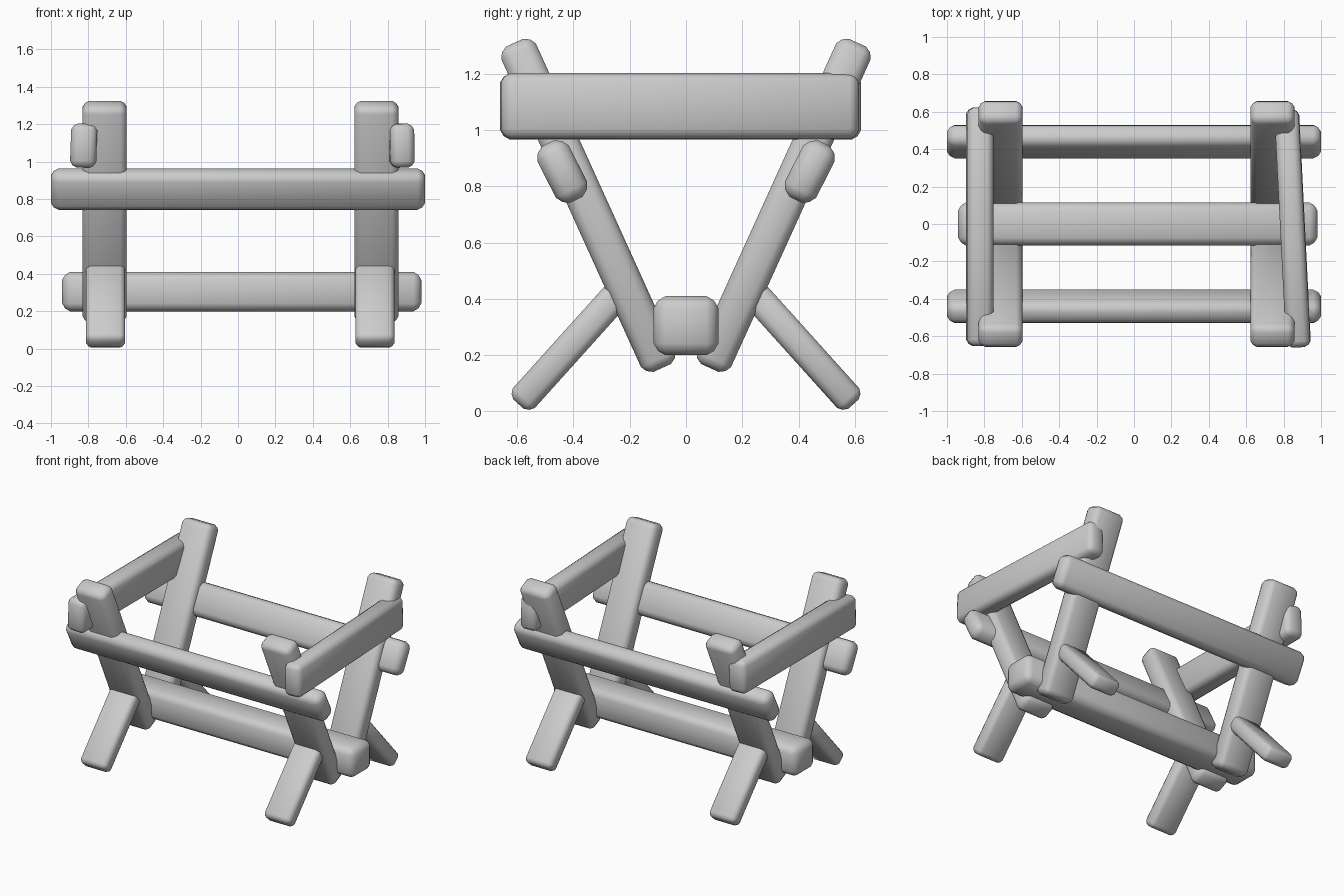
import bpy
import bmesh
from math import radians
from mathutils import Matrix, Euler

cube = bpy.data.objects.get("Cube")
if cube:
    bpy.data.objects.remove(cube, do_unlink=True)

# Single plain material
GREY = (0.6, 0.6, 0.6, 1.0)
mat = bpy.data.materials.new("Plain grey")
mat.use_nodes = True
mat.diffuse_color = GREY
mat.node_tree.nodes["Principled BSDF"].inputs["Base Color"].default_value = GREY


def beam(name, centre, size, tilt=0.0, yaw=0.0, lean=0.0, bevel=0.034):
    """Soft-edged timber; tilt is about x, lean about y, yaw about z (degrees)."""
    bm = bmesh.new()
    bmesh.ops.create_cube(bm, size=1.0, matrix=Matrix.Diagonal((*size, 1.0)))
    bmesh.ops.bevel(bm, geom=bm.edges[:], offset=bevel, segments=2,
                    profile=0.4, affect='EDGES', clamp_overlap=True)
    for face in bm.faces:
        face.smooth = True
    mesh = bpy.data.meshes.new(name)
    bm.to_mesh(mesh)
    bm.free()
    mesh.materials.append(mat)
    obj = bpy.data.objects.new(name, mesh)
    obj.location = centre
    obj.rotation_euler = Euler((radians(tilt), radians(lean), radians(yaw)))
    bpy.context.collection.objects.link(obj)
    return obj


# Long central beam joining the two crossed ends
beam("central_beam", (0.02, 0, 0.305), (1.92, 0.23, 0.21), bevel=0.042)

# Rails, legs and feet, front and back
for end, s in (("front", -1), ("back", 1)):
    beam(end + "_rail", (0, s * 0.44, 0.853), (2.0, 0.125, 0.225),
         tilt=-s * 27, bevel=0.04)
    for side, leg_x, foot_x in (("right", -0.713, -0.708), ("left", 0.74, 0.732)):
        beam(f"{end}_{side}_leg", (leg_x, s * 0.347, 0.733),
             (0.235, 0.135, 1.27), tilt=-s * 24.4)
        beam(f"{end}_{side}_foot", (foot_x, s * 0.415, 0.227),
             (0.21, 0.105, 0.54), tilt=s * 42, bevel=0.028)

# Side arms fixed outside the leg tops
beam("right_arm", (-0.825, -0.015, 1.085), (0.14, 1.275, 0.235), lean=2)
beam("left_arm", (0.848, -0.023, 1.085), (0.13, 1.275, 0.235), yaw=2.9, lean=-1)
